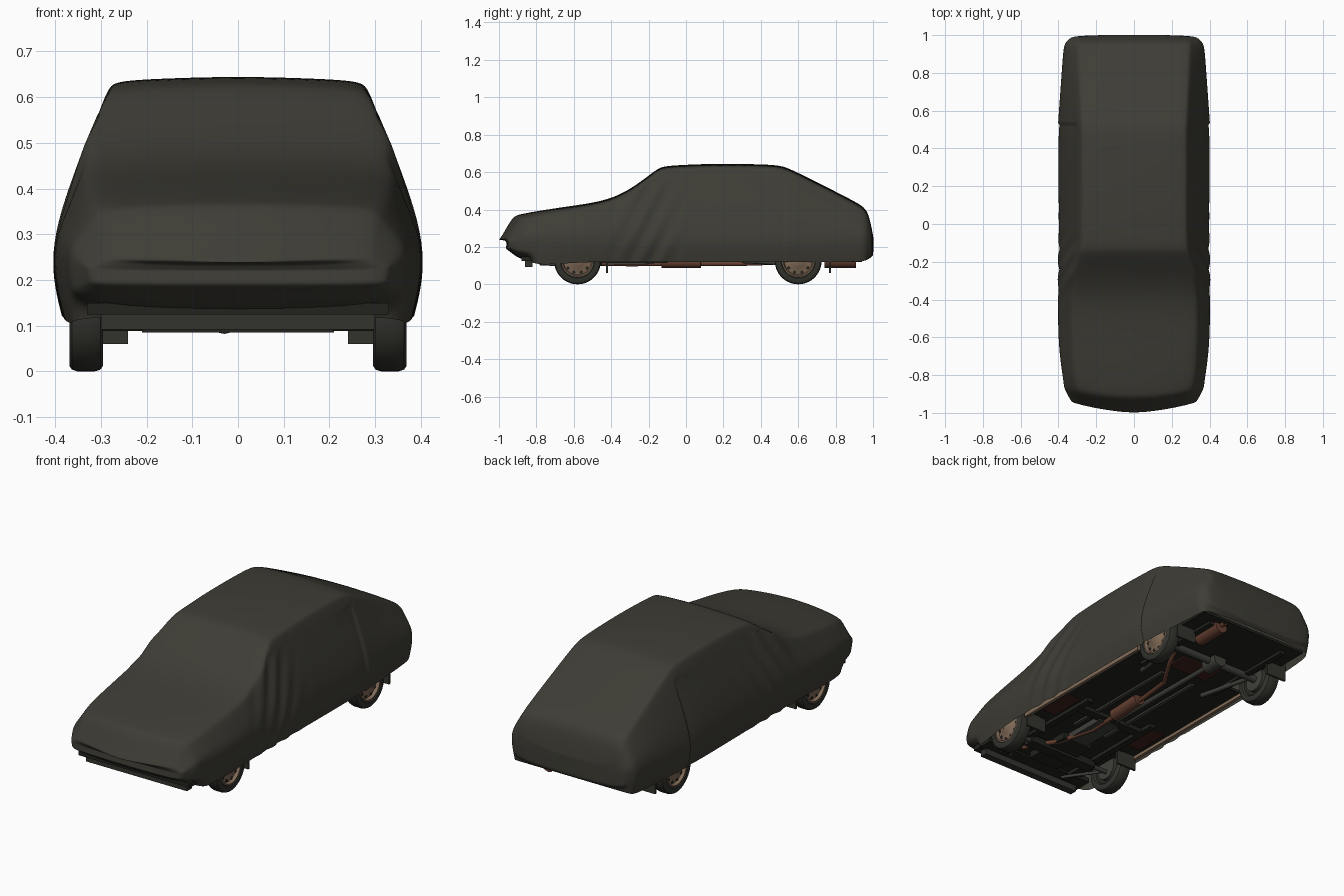
import bpy, bmesh, math
from mathutils import Vector, Matrix

if "Cube" in bpy.data.objects:
    bpy.data.objects.remove(bpy.data.objects["Cube"])


def mat(name, r, g, b):
    m = bpy.data.materials.new(name)
    m.diffuse_color = (r, g, b, 1)
    m.use_nodes = True
    m.node_tree.nodes["Principled BSDF"].inputs["Base Color"].default_value = m.diffuse_color
    return m


COVER = mat("olive_grey_cloth", .048, .046, .036)
TYRE = mat("tyre_rubber", .033, .033, .027)
TAN = mat("tan_metal", .22, .145, .095)
RUST = mat("rusty_brown", .13, .05, .03)
DARK = mat("dark_underbody", .016, .016, .013)
RED = mat("dark_red_brown", .05, .017, .011)
GREY = mat("grey_steel", .05, .05, .043)


def finish(name, bm, material, angle=35):
    bmesh.ops.recalc_face_normals(bm, faces=bm.faces)
    me = bpy.data.meshes.new(name)
    bm.to_mesh(me)
    bm.free()
    me.materials.append(material)
    ob = bpy.data.objects.new(name, me)
    bpy.context.collection.objects.link(ob)
    bpy.ops.object.select_all(action='DESELECT')
    ob.select_set(True)
    bpy.context.view_layer.objects.active = ob
    bpy.ops.object.shade_smooth_by_angle(angle=math.radians(angle))
    return ob


def box(name, x0, x1, y0, y1, z0, z1, material):
    bm = bmesh.new()
    bmesh.ops.create_cube(bm, size=1)
    for v in bm.verts:
        v.co = ((x0 + x1) / 2 + v.co.x * (x1 - x0), (y0 + y1) / 2 + v.co.y * (y1 - y0),
                (z0 + z1) / 2 + v.co.z * (z1 - z0))
    return finish(name, bm, material)


def lathe(name, profile, loc, side, material, segs=40):
    # profile of (radius, outward x) spun round the wheel axle
    bm = bmesh.new()
    vs = [bm.verts.new((x * side, 0, r)) for r, x in profile]
    es = [bm.edges.new(p) for p in zip(vs, vs[1:])]
    bmesh.ops.spin(bm, geom=vs + es, cent=(0, 0, 0), axis=(1, 0, 0), angle=2 * math.pi, steps=segs)
    bmesh.ops.remove_doubles(bm, verts=bm.verts, dist=1e-5)
    bmesh.ops.translate(bm, verts=bm.verts, vec=loc)
    return finish(name, bm, material)


def rod(name, a, b, r, material, segs=14):
    a, b = Vector(a), Vector(b)
    d = b - a
    bm = bmesh.new()
    bmesh.ops.create_cone(bm, cap_ends=True, segments=segs, radius1=r, radius2=r, depth=d.length)
    m = Matrix.Translation((a + b) / 2) @ d.to_track_quat('Z', 'Y').to_matrix().to_4x4()
    bmesh.ops.transform(bm, matrix=m, verts=bm.verts)
    return finish(name, bm, material)


def pipe(name, pts, r, material):
    cu = bpy.data.curves.new(name, 'CURVE')
    cu.dimensions = '3D'
    cu.bevel_depth = r
    cu.bevel_resolution = 3
    sp = cu.splines.new('POLY')
    sp.points.add(len(pts) - 1)
    for p, c in zip(sp.points, pts):
        p.co = (*c, 1)
    cu.materials.append(material)
    bpy.context.collection.objects.link(bpy.data.objects.new(name, cu))


def at(curve, y):
    # straight-line reading of a short (y, value) curve
    for (a, u), (b, v) in zip(curve, curve[1:]):
        if y <= b:
            return u + (v - u) * max(0, (y - a) / (b - a))
    return curve[-1][1]


# Draped cover: roof line, shoulder half width, widest half width and hem height along y
TOP = [(-1.004, .237), (-.985, .262), (-.95, .325), (-.925, .362), (-.9, .373), (-.83, .387), (-.68, .411),
       (-.5, .435), (-.38, .466), (-.28, .522), (-.2, .582), (-.145, .624), (-.1, .636), (.15, .647),
       (.4, .643), (.505, .637), (.56, .617), (.75, .522), (.91, .44), (.958, .41), (.982, .36), (1.002, .25)]
SHOULDER = [(-1, .3), (-.83, .333), (-.5, .345), (-.28, .337), (-.12, .288), (.5, .286), (.95, .306), (1, .3)]
WIDEST = [(-1, .315), (-.97, .35), (-.925, .372), (-.68, .4), (-.5, .405), (0, .4), (.5, .408), (.91, .378),
          (.96, .37), (1, .315)]
HEM = [(-1, .19), (-.95, .14), (-.83, .103), (-.5, .12), (.95, .12), (1, .15)]
bm = bmesh.new()
rows = []
for y, zt in TOP:
    wt, wm, zb = at(SHOULDER, y), at(WIDEST, y), at(HEM, y)
    wb = wm * .945
    h = zt - zb
    zm = min(.25, zb + .55 * h)
    c = min(.03, .18 * h)
    up = zt - c
    half = [(wt * f, zt - g * c) for f, g in ((0, 0), (.45, .1), (.8, .25), (.95, .45), (1, 1))]
    half += [(wt + (wm - wt) * t + .015 * t, up + (zm - up) * t) for t in (.33, .67)]
    half += [(wm, zm), (wm * .55 + wb * .45 + .004, (zm + zb) / 2), (wb, zb)]
    pts = half[::-1] + [(-x, z) for x, z in half[1:]]
    fade = max(0, min(1, (-.6 - y) / .3))
    rows.append([bm.verts.new((x, y + .05 * fade * (x / .34) ** 2, z)) for x, z in pts])
n = len(rows[0])
for a, b in zip(rows, rows[1:]):
    for i in range(n - 1):
        bm.faces.new((a[i], a[i + 1], b[i + 1], b[i]))
for r in (rows[0], rows[-1]):
    for i in range(n // 2):
        q = [r[i], r[i + 1], r[n - 2 - i], r[n - 1 - i]]
        bm.faces.new(q if i < n // 2 - 1 else q[:2] + q[3:])
for i in (0, 1, 2, 3, len(rows) - 2):
    bm.faces.new((rows[i][0], rows[i + 1][0], rows[i + 1][-1], rows[i][-1]))
cage = finish("car_cover", bm, COVER, 180)
sub = cage.modifiers.new("smooth", 'SUBSURF')
sub.levels = sub.render_levels = 3
bpy.ops.object.modifier_apply(modifier="smooth")
# Folds beside the windscreen and the raised seam behind the doors
for v in cage.data.vertices:
    x, y, z = v.co
    if abs(x) > .28 and z < .56:
        s = math.copysign(min(1, (abs(x) - .28) / .05), x)
        d = .005 * math.sin(55 * (y - .55 * z)) * math.exp(-((y + .2) / .17) ** 2)
        d -= .008 * math.exp(-(.53 - y) / .12) if y < .53 else 0
        v.co.x += s * d

# Wheels, rims and mud flaps
OUTER = [(.084, .03), (.092, .037), (.112, .037), (.121, .031), (.125, .018)]
TYRE_RING = OUTER + [(r, -x) for r, x in OUTER[::-1]] + OUTER[:1]
RIM = [(.085, -.03), (.087, .033), (.08, .034), (.074, .018), (.06, .022), (.035, .028), (.026, .034), (0, .035)]
for side, sn in ((1, "right"), (-1, "left")):
    for y, fn in ((-.58, "front"), (.6, "rear")):
        loc = Vector((.332 * side, y, .125))
        nm = f"{fn}_{sn}_"
        lathe(nm + "tyre", TYRE_RING, loc, side, TYRE)
        lathe(nm + "rim", RIM, loc, side, TAN)
        rod(nm + "brake_drum", loc - Vector((.034 * side, 0, 0)), loc, .064, GREY, 28)
        for k in range(10):
            a = k * math.tau / 10
            c = loc + Vector((.019 * side, .063 * math.cos(a), .063 * math.sin(a)))
            rod(nm + "rim_hole", c, c + Vector((.004 * side, 0, 0)), .009, DARK, 10)
        x0, x1 = sorted((.24 * side, .36 * side))
        yf = y + (.158 if y < 0 else .17)
        box(nm + "mud_flap", x0, x1, yf - .006, yf + .006, .06, .2, TYRE)

# Floor pan, sills and ribs
box("floor_pan", -.275, .275, -.87, .93, .135, .15, DARK)
box("rear_apron", -.33, .33, .76, .95, .135, .15, DARK)
box("front_apron", -.33, .33, -.88, -.75, .125, .15, DARK)
for s, sn in ((1, "right"), (-1, "left")):
    def sided(name, a, b, *rest):
        box(f"{name}_{sn}", *sorted((a * s, b * s)), *rest)
    sided("side_floor", .27, .355, -.41, .43, .135, .15, DARK)
    sided("sill", .345, .362, -.44, .46, .118, .15, TAN)
    sided("chassis_rail", .19, .225, -.8, -.1, .115, .14, DARK)
    sided("rear_rail", .22, .25, .35, .9, .118, .14, DARK)
    sided("floor_rib", .09, .11, -.35, .35, .125, .14, GREY)
    sided("rust_patch", .24, .32, -.34, -.14, .129, .136, RED)
    # Suspension
    rod(f"front_arm_{sn}", (.12 * s, -.58, .1), (.3 * s, -.58, .1), .012, GREY)
    rod(f"tie_bar_{sn}", (.17 * s, -.78, .11), (.28 * s, -.59, .1), .008, GREY)
    rod(f"trailing_arm_{sn}", (.2 * s, .3, .125), (.25 * s, .6, .11), .012, GREY)
box("rear_rust_patch", -.12, .12, .42, .54, .127, .136, RED)
box("front_crossmember", -.21, .21, -.62, -.56, .085, .125, DARK)
box("front_valance", -.3, .3, -.86, -.82, .092, .13, TYRE)
box("engine_sump", -.09, .09, -.72, -.45, .1, .14, DARK)
box("gearbox", -.06, .06, -.45, -.2, .105, .14, GREY)
box("gearbox_mount", -.2, .2, -.22, -.17, .112, .138, DARK)
rod("prop_shaft", (-.03, -.2, .125), (-.03, .6, .12), .013, GREY)
rod("rear_axle", (-.3, .6, .125), (.3, .6, .125), .02, GREY)
rod("axle_casing", (-.03, .55, .122), (-.03, .65, .122), .04, GREY)

# Exhaust system
pipe("exhaust_pipe", [(.15, -.7, .13), (.15, -.63, .115), (.07, -.5, .11), (.02, -.3, .108), (.03, .12, .11),
                      (.05, .3, .11), (.15, .46, .115), (.18, .55, .15), (.18, .68, .15), (.17, .78, .13),
                      (.18, .94, .13)], .012, RUST)
rod("centre_muffler", (.02, -.13, .118), (.03, .08, .118), .032, RUST)
rod("rear_muffler", (.18, .74, .125), (.18, .91, .125), .038, RUST)
